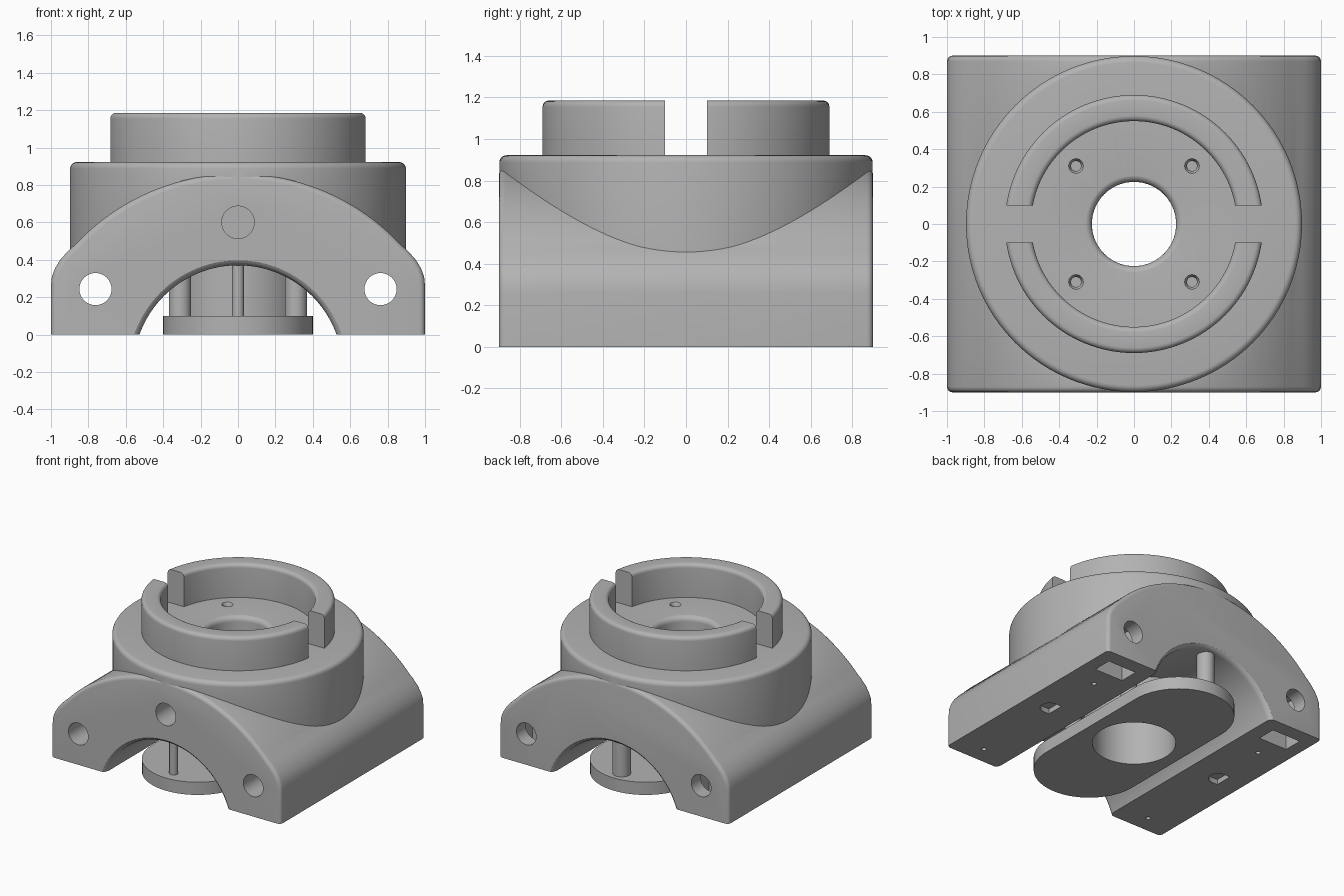
import bpy, bmesh, math
from mathutils import Matrix

if "Cube" in bpy.data.objects:
    bpy.data.objects.remove(bpy.data.objects["Cube"])

grey = bpy.data.materials.new("light_grey")
grey.use_nodes = True
grey.diffuse_color = (0.45, 0.45, 0.45, 1)
grey.node_tree.nodes["Principled BSDF"].inputs["Base Color"].default_value = grey.diffuse_color


def finish(bm, name):
    bmesh.ops.remove_doubles(bm, verts=bm.verts, dist=1e-5)
    bmesh.ops.recalc_face_normals(bm, faces=bm.faces)
    mesh = bpy.data.meshes.new(name)
    bm.to_mesh(mesh)
    bm.free()
    mesh.materials.append(grey)
    obj = bpy.data.objects.new(name, mesh)
    bpy.context.collection.objects.link(obj)
    return obj


def lathe(name, profile, at=(0, 0, 0), along_y=False, closed=False, steps=96):
    """Turn (radius, height) points around z, or around y."""
    bm = bmesh.new()
    vs = [bm.verts.new((r, 0, h)) for r, h in profile]
    edges = [bm.edges.new(p) for p in zip(vs, vs[1:])]
    if closed:
        edges.append(bm.edges.new((vs[-1], vs[0])))
    bmesh.ops.spin(bm, geom=vs + edges, cent=(0, 0, 0), axis=(0, 0, 1),
                   angle=math.tau, steps=steps)
    turn = Matrix.Rotation(math.radians(-90), 4, 'X') if along_y else Matrix()
    bmesh.ops.transform(bm, matrix=Matrix.Translation(at) @ turn, verts=bm.verts)
    return finish(bm, name)


def rod(name, r, h0, h1, at=(0, 0, 0), along_y=False, steps=32):
    return lathe(name, [(0, h0), (r, h0), (r, h1), (0, h1)], at, along_y, steps=steps)


def box(name, size, at):
    bm = bmesh.new()
    bmesh.ops.create_cube(bm, size=1)
    bmesh.ops.scale(bm, vec=size, verts=bm.verts)
    bmesh.ops.translate(bm, vec=at, verts=bm.verts)
    return finish(bm, name)


def prism(name, outline, extrude):
    bm = bmesh.new()
    face = bm.faces.new([bm.verts.new(p) for p in outline])
    new = bmesh.ops.extrude_face_region(bm, geom=[face])["geom"]
    bmesh.ops.translate(bm, vec=extrude, verts=[g for g in new if isinstance(g, bmesh.types.BMVert)])
    return finish(bm, name)


def combine(obj, tool, operation='DIFFERENCE'):
    tool.hide_render = True
    mod = obj.modifiers.new("bool", 'BOOLEAN')
    mod.operation, mod.solver, mod.object = operation, 'EXACT', tool
    bpy.context.view_layer.objects.active = obj
    bpy.ops.object.modifier_apply(modifier=mod.name)
    bpy.data.objects.remove(tool)


def round_edge(r, z, b, inward=1, n=5):
    """Quarter-round from the wall at radius r up to height z."""
    return [(r - inward * b * (1 - math.cos(t)), z - b * (1 - math.sin(t)))
            for t in (i * math.pi / 2 / n for i in range(n + 1))]


# Saddle body: arched outline with softened shoulders and end edges
R, CZ = 1.19, -0.33
half = [(1, -0.1), (1, 0.26), (0.995, 0.31), (0.978, 0.355), (0.95, 0.4), (0.91, 0.445)]
start = math.asin(0.87 / R)
half += [(R * math.sin(start * (1 - i / 20)), CZ + R * math.cos(start * (1 - i / 20)))
         for i in range(21)]
outline = half + [(-x, z) for x, z in reversed(half[:-1])]
body = prism("saddle_body", [(x, -0.9, z) for x, z in outline], (0, 1.8, 0))
bm = bmesh.new()
bm.from_mesh(body.data)
ends = [e for e in bm.edges if abs(e.verts[0].co.y - e.verts[1].co.y) < 0.01
        and min(v.co.z for v in e.verts) > -0.2]
bmesh.ops.bevel(bm, geom=ends, offset=0.03, segments=4, profile=0.5, affect='EDGES')
bm.to_mesh(body.data)
bm.free()

# Round collar on the saddle
collar = lathe("collar", [(0, 0.2), (0.898, 0.2)] + round_edge(0.898, 0.922, 0.035) + [(0, 0.922)],
               steps=128)
combine(body, collar, 'UNION')

# Flat underside, flared arch, stepped bore with a rounded rim
combine(body, box("floor_cut", (3, 3, 0.4), (0, 0, -0.2)))
A = 0.56
flare = [(A, 0.86), (A + 0.006, 0.88), (A + 0.014, 0.892), (A + 0.028, 0.901), (A + 0.028, 1)]
arch = [(0, -1)] + [(r, -y) for r, y in reversed(flare)] + flare + [(0, 1)]
combine(body, lathe("arch_cut", arch, (0, 0, -0.19), along_y=True, steps=128))
rim = [(0.225 + 0.04 * (1 - math.cos(t)), 0.883 + 0.04 * math.sin(t))
       for t in (i * math.pi / 10 for i in range(6))]
combine(body, lathe("bore_cut", [(0, -0.1), (0.3, -0.1), (0.3, 0.5), (0.225, 0.5)]
                    + rim + [(0.265, 1), (0, 1)]))

# Screw holes in the collar floor
for sx in (-1, 1):
    for sy in (-1, 1):
        combine(body, lathe("screw_cut", [(0, 0.65), (0.027, 0.65), (0.027, 0.9), (0.04, 0.923),
                                          (0.04, 1), (0, 1)], (sx * 0.31, sy * 0.31, 0), steps=24))

# Front socket, through holes, nut slots and underside recesses
combine(body, rod("socket_cut", 0.087, -1, -0.62, (0, 0, 0.6), along_y=True))
for s in (-1, 1):
    combine(body, rod("through_cut", 0.086, -1, 1, (s * 0.762, 0, 0.243), along_y=True))
    combine(body, box("nut_slot_cut", (0.25, 0.15, 0.5), (s * 0.77, 0.71, 0.13)))
    for y in (0.47, -0.76):
        combine(body, rod("pin_cut", 0.018, -0.1, 0.1, (s * 0.77, y, 0), steps=16))
    arc = [(s * 0.79 + 0.07 * math.sin(i * math.pi / 12), -0.07 * math.cos(i * math.pi / 12), -0.1)
           for i in range(13)]
    d_shape = [(s * 0.79 - 0.05, 0.07, -0.1), (s * 0.79 - 0.05, -0.07, -0.1)] + arc
    combine(body, prism("d_recess_cut", d_shape, (0, 0, 0.14)))

# Split locking ring on top
inner = [(0.55 + (0.69 - r), z) for r, z in reversed(round_edge(0.69, 1.185, 0.03))]
ring = lathe("locking_ring", [(0.55, 0.9), (0.69, 0.9)] + round_edge(0.69, 1.185, 0.03) + inner,
             closed=True, steps=128)
combine(ring, box("ring_gap_cut", (2, 0.2, 1), (0, 0, 1.2)))

# Oblong base plate with a central opening
cap = [(0.4 * math.cos(i * math.pi / 32), 0.5 + 0.4 * math.sin(i * math.pi / 32), 0)
       for i in range(33)]
plate = prism("base_plate", cap + [(-x, -y, 0) for x, y, _ in cap], (0, 0, 0.1))
combine(plate, rod("plate_opening_cut", 0.3, -1, 1, steps=96))

# Central tube, screw posts and end posts joining plate and body
tube = lathe("central_tube", [(0.3, 0.09), (0.36, 0.09), (0.36, 0.42), (0.3, 0.42)], closed=True)
parts = [body, ring, plate, tube]
for sx, side in ((1, "left"), (-1, "right")):
    for sy, end in ((-1, "front"), (1, "back")):
        parts.append(rod(f"{end}_{side}_screw_post", 0.06, 0.09, 0.4, (sx * 0.31, sy * 0.31, 0)))
parts.append(rod("front_end_post", 0.032, 0.09, 0.42, (0, -0.8, 0)))
parts.append(rod("back_end_post", 0.065, 0.09, 0.42, (0, 0.8, 0)))

# Smooth curves, crisp corners
bpy.ops.object.select_all(action='DESELECT')
for obj in parts:
    obj.select_set(True)
bpy.context.view_layer.objects.active = body
bpy.ops.object.shade_smooth_by_angle(angle=math.radians(30))
